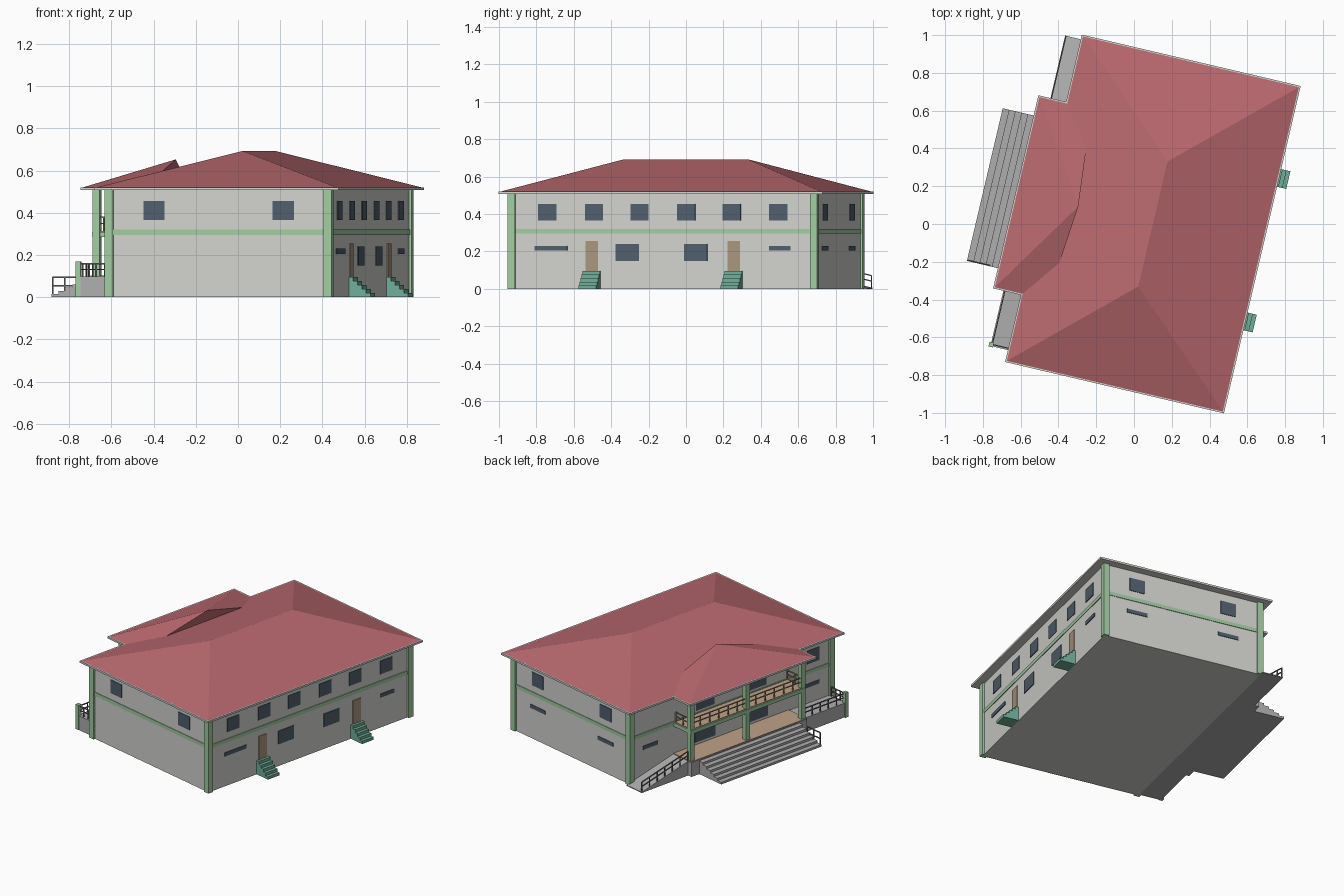
import bpy, bmesh, math
from mathutils import Matrix, Vector

cube = bpy.data.objects.get("Cube")
if cube:
    bpy.data.objects.remove(cube, do_unlink=True)

# The whole building is turned on its plot
PLACE = Matrix.Translation((0.1, 0, 0)) @ Matrix.Rotation(math.radians(-13.2), 4, 'Z')


def material(name, *rgb):
    lin = [(c / 255 / 12.92) if c < 11 else ((c / 255 + 0.055) / 1.055) ** 2.4 for c in rgb]
    m = bpy.data.materials.new(name)
    m.use_nodes = True
    m.diffuse_color = (*lin, 1)
    m.node_tree.nodes["Principled BSDF"].inputs["Base Color"].default_value = (*lin, 1)
    return m


WALL = material("pale grey wall", 210, 210, 207)
ROOF = material("red roof", 184, 104, 110)
GREEN = material("light green trim", 162, 204, 162)
TEAL = material("teal steps", 112, 174, 153)
GLASS = material("dark blue glass", 80, 95, 108)
DOOR = material("tan door", 170, 150, 125)
FLOOR = material("tan floor", 192, 162, 135)
STONE = material("grey concrete", 172, 174, 172)
EAVE = material("off white eave", 212, 212, 208)
METAL = material("dark grey metal", 105, 107, 105)


def finish(name, bm, mat):
    bmesh.ops.recalc_face_normals(bm, faces=bm.faces)
    me = bpy.data.meshes.new(name)
    bm.to_mesh(me)
    bm.free()
    me.materials.append(mat)
    ob = bpy.data.objects.new(name, me)
    bpy.context.collection.objects.link(ob)
    ob.matrix_world = PLACE
    return ob


def box(name, x, y, z, mat):
    """Box from three (low, high) ranges."""
    bm = bmesh.new()
    size = [abs(r[1] - r[0]) for r in (x, y, z)]
    mid = [(r[0] + r[1]) / 2 for r in (x, y, z)]
    bmesh.ops.create_cube(bm, size=1, matrix=Matrix.Translation(mid) @ Matrix.Diagonal((*size, 1)))
    return finish(name, bm, mat)


def prism(name, points, push, mat):
    """Flat outline pushed along a vector."""
    bm = bmesh.new()
    face = bm.faces.new([bm.verts.new(p) for p in points])
    out = bmesh.ops.extrude_face_region(bm, geom=[face])["geom"]
    # keep the first outline as the closing cap
    bmesh.ops.translate(bm, vec=push, verts=[g for g in out if isinstance(g, bmesh.types.BMVert)])
    return finish(name, bm, mat)


def solid(name, verts, faces, mat):
    bm = bmesh.new()
    vs = [bm.verts.new(v) for v in verts]
    for f in faces:
        bm.faces.new([vs[i] for i in f])
    return finish(name, bm, mat)


def railing(name, start, end, posts, height, mat, t=0.006):
    """Posts with a top and a middle rail."""
    a, b, up = Vector(start), Vector(end), Vector((0, 0, height))
    bars = [(a + up, b + up), (a + up * 0.55, b + up * 0.55)]
    for i in range(posts):
        p = a.lerp(b, i / (posts - 1))
        bars.append((p, p + up))
    bm = bmesh.new()
    for p, q in bars:
        d = q - p
        m = (Matrix.Translation((p + q) / 2) @ d.to_track_quat('Z', 'Y').to_matrix().to_4x4()
             @ Matrix.Diagonal((t, t, d.length, 1)))
        bmesh.ops.create_cube(bm, size=1, matrix=m)
    return finish(name, bm, mat)


def stairs(name, outer, inner, y, top, count, mat):
    """Solid flight rising from x=outer to x=inner."""
    pts = [(inner, y[0], 0), (outer, y[0], 0)]
    for i in range(count):
        x0 = outer + (inner - outer) * i / count
        x1 = outer + (inner - outer) * (i + 1) / count
        z = top * (i + 1) / count
        pts += [(x0, y[0], z), (x1, y[0], z)]
    return prism(name, pts, (0, y[1] - y[0], 0), mat)


# Walls, corner columns and floor band
HX, HY, TOP = 0.54, 0.837, 0.507
box("walls", (-HX, HX), (-HY, HY), (0, TOP), WALL)
box("floor_band", (-HX - .004, HX + .004), (-HY - .004, HY + .004), (.295, .32), GREEN)
for sx in (-1, 1):
    for sy in (-1, 1):
        box("corner_column", (sx * .513, sx * .553), (sy * .81, sy * .85), (0, TOP), GREEN)


def plate_x(name, side, y, width, z, mat):
    """Thin plate on a long wall."""
    box(name, (side * (HX - .003), side * (HX + .004)), (y - width / 2, y + width / 2), z, mat)


def plate_y(name, side, x, width, z, mat):
    """Thin plate on an end wall."""
    box(name, (x - width / 2, x + width / 2), (side * (HY - .003), side * (HY + .004)), z, mat)


UPPER, SLIT = (.365, .455), (.205, .23)

# Long wall with two doors
for s in (-1, 1):
    for y in (.128, .378, .634):
        plate_x("upper_window", 1, s * y, .1, UPPER, GLASS)
    plate_x("side_door", 1, s * .39, .068, (.095, .255), DOOR)
    stairs("door_steps", .645, HX, (s * .39 - .048, s * .39 + .048), .095, 5, TEAL)
plate_x("lower_window", 1, -.195, .128, (.15, .24), GLASS)
plate_x("lower_window", 1, .18, .128, (.15, .24), GLASS)
plate_x("slit_window", 1, -.615, .18, SLIT, GLASS)
plate_x("slit_window", 1, .642, .118, SLIT, GLASS)

# End walls
for s in (-1, 1):
    for x in (-.315, .315):
        plate_y("end_window", s, x, .103, UPPER, GLASS)
        if s > 0:
            plate_y("end_slit_window", s, x, .14, SLIT, GLASS)

# Porch wall
for s in (-1, 1):
    plate_x("porch_window", -1, s * .217, .17, (.12, .24), GLASS)
    plate_x("balcony_window", -1, s * .217, .15, (.335, .45), GLASS)
    plate_x("porch_slit_window", -1, s * .67, .12, SLIT, GLASS)
plate_x("upper_window", -1, -.68, .1, UPPER, GLASS)

# Porch base, floor and wide steps
box("porch_base", (-.71, -HX), (-.48, .48), (0, .097), STONE)
box("porch_floor", (-.708, -HX), (-.478, .478), (.097, .102), FLOOR)
stairs("porch_steps", -.914, -.71, (-.415, .415), .09, 6, STONE)
railing("step_railing", (-.908, -.41, .005), (-.79, -.41, .005), 3, .09, METAL)

# Ramp on one side, level terrace on the other
prism("ramp", [(-.68, .48, 0), (-.68, .865, 0), (-.68, .865, .006), (-.68, .48, .097)],
      (.14, 0, 0), STONE)
railing("ramp_railing", (-.675, .48, .097), (-.675, .86, .006), 7, .065, METAL)
box("terrace", (-.69, -HX), (-.825, -.48), (0, .097), STONE)
railing("terrace_railing", (-.682, -.48, .097), (-.682, -.815, .097), 6, .062, METAL)
railing("terrace_end_railing", (-.682, -.815, .097), (-.56, -.815, .097), 4, .062, METAL)
box("terrace_post", (-.7, -.675), (-.83, -.805), (0, .17), GREEN)

# Balcony with columns and railing
box("balcony_slab", (-.702, -HX), (-.475, .475), (.285, .31), GREEN)
box("balcony_floor", (-.694, -HX), (-.467, .467), (.31, .314), FLOOR)
for y in (-.46, 0, .46):
    box("porch_column", (-.698, -.664), (y - .017, y + .017), (.1, TOP), GREEN)
railing("balcony_railing", (-.685, -.46, .314), (-.685, .46, .314), 13, .065, DOOR)
for s in (-1, 1):
    railing("balcony_side_railing", (-.685, s * .462, .314), (-.545, s * .462, .314), 3, .065, DOOR)

# Eaves
box("main_eave", (-.595, .595), (-.89, .89), (TOP, .52), EAVE)
box("porch_eave", (-.746, -.595), (-.525, .525), (TOP, .52), EAVE)

# Main hipped roof
E, RX, RY = .52, .587, .882
solid("main_roof",
      [(-RX, -RY, E), (RX, -RY, E), (RX, RY, E), (-RX, RY, E), (0, -.34, .693), (0, .34, .693)],
      [(0, 1, 4), (1, 2, 5, 4), (2, 3, 5), (3, 0, 4, 5), (3, 2, 1, 0)], ROOF)

# Porch roof with its peak standing clear of the main slope
solid("porch_roof",
      [(-.738, -.517, E), (-.738, .517, E), (-.406, 0, .653),
       (-.585, -.517, E), (-.585, .517, E), (-.436, -.325, .562), (-.436, .325, .562)],
      [(0, 2, 1), (0, 3, 5, 2), (1, 2, 6, 4), (2, 5, 6), (3, 4, 6, 5), (0, 1, 4, 3)], ROOF)
